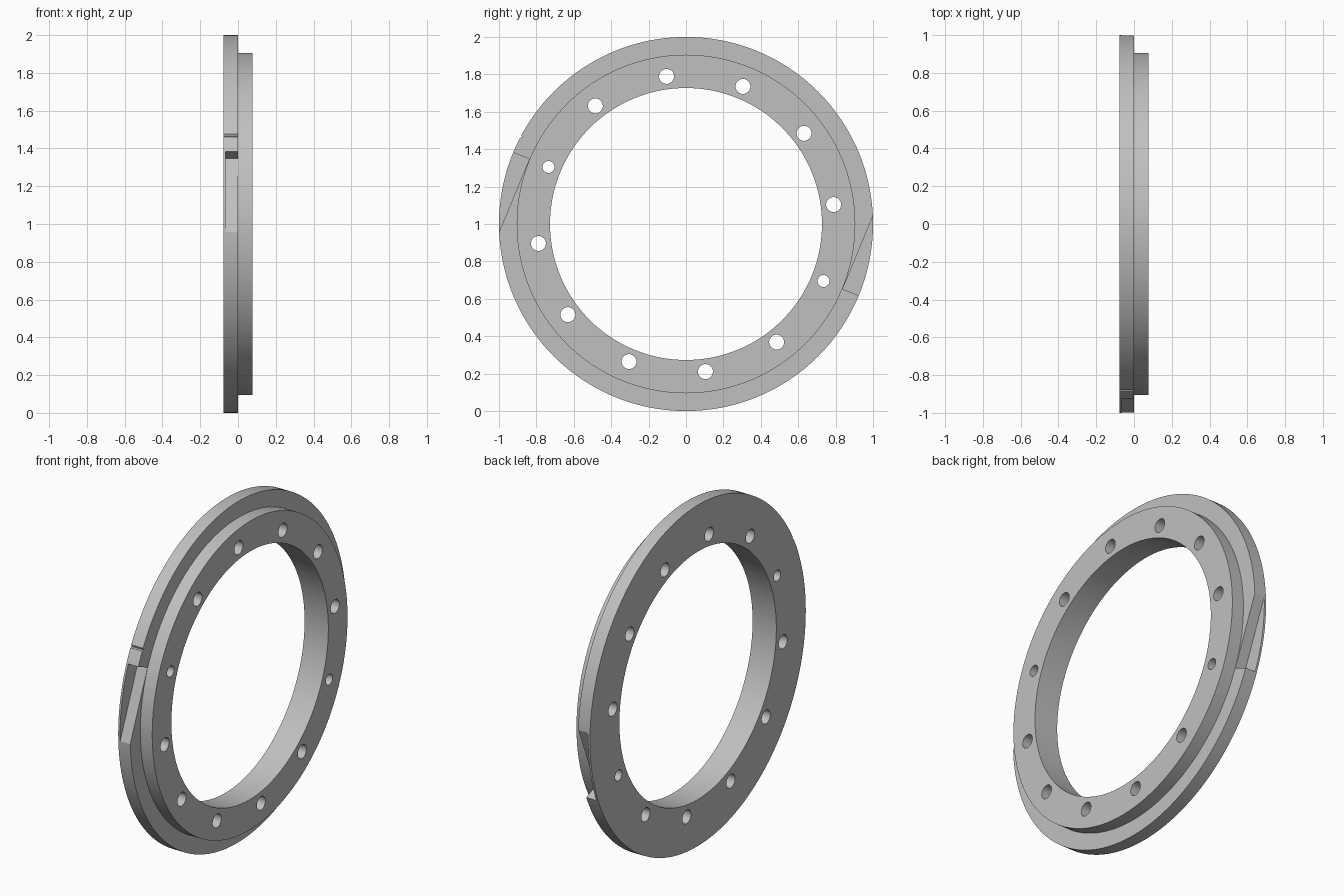
import bpy, bmesh, math
from math import cos, sin, radians, pi

if "Cube" in bpy.data.objects:
    bpy.data.objects.remove(bpy.data.objects["Cube"])

SEG = 192          # sides of the ring
CZ = 1.0           # height of the ring axis (axis runs along x)


def make_object(name, bm):
    bmesh.ops.recalc_face_normals(bm, faces=bm.faces)
    mesh = bpy.data.meshes.new(name)
    bm.to_mesh(mesh)
    bm.free()
    obj = bpy.data.objects.new(name, mesh)
    bpy.context.collection.objects.link(obj)
    return obj


def prism(bm, points, x0, x1):
    """Extrude a (y, z) outline, measured from the axis, from x0 to x1."""
    a = [bm.verts.new((x0, y, CZ + z)) for y, z in points]
    b = [bm.verts.new((x1, y, CZ + z)) for y, z in points]
    n = len(points)
    bm.faces.new(a)
    bm.faces.new(b[::-1])
    for i in range(n):
        bm.faces.new((a[i], a[(i + 1) % n], b[(i + 1) % n], b[i]))


def polar(deg, r, t=0.0):
    """Point at radius r along an angle, shifted t along the tangent."""
    c, s = cos(radians(deg)), sin(radians(deg))
    return (r * c - t * s, r * s + t * c)


# Stepped ring: wide flange on -x, narrower hub on +x
profile = [(-.077, .727), (-.077, 1), (0, 1), (0, .905), (.077, .905), (.077, .727)]
bm = bmesh.new()
rings = [[bm.verts.new((x, r * cos(2 * pi * i / SEG), CZ + r * sin(2 * pi * i / SEG)))
          for x, r in profile] for i in range(SEG)]
for i in range(SEG):
    p, q = rings[i], rings[(i + 1) % SEG]
    for k in range(len(profile)):
        m = (k + 1) % len(profile)
        bm.faces.new((p[k], p[m], q[m], q[k]))
ring = make_object("flange_ring", bm)

cut = bmesh.new()
# Twelve bolt holes, two of them smaller
for i in range(12):
    angle = 7.5 + 30 * i
    radius = .032 if i in (5, 11) else .04
    cy, cz = polar(angle, .796)
    prism(cut, [(cy + radius * cos(2 * pi * k / 32), cz + radius * sin(2 * pi * k / 32))
                for k in range(32)], -.2, .2)
# Two opposite ramped notches, tangent to the hub, leaving a thin floor
for angle in (157.5, 337.5):
    prism(cut, [polar(angle, .907), polar(angle, .907, .6),
                polar(angle, 1.1, .6), polar(angle, 1.1)], -.065, .05)
# Small index mark across the rim
prism(cut, [polar(152.1, .99), polar(152.1, 1.01, .017), polar(152.1, 1.01, -.017)], -.2, .2)
cutter = make_object("cutter", cut)
cutter.hide_render = True

# Apply the cut, then drop the cutter
mod = ring.modifiers.new("cuts", 'BOOLEAN')
mod.operation = 'DIFFERENCE'
mod.solver = 'EXACT'
mod.object = cutter
deps = bpy.context.evaluated_depsgraph_get()
result = bpy.data.meshes.new_from_object(ring.evaluated_get(deps))
ring.modifiers.clear()
ring.data = result
bpy.data.objects.remove(cutter)

# Plain grey metal
grey = bpy.data.materials.new("light_grey")
grey.diffuse_color = (.527, .527, .527, 1)
grey.use_nodes = True
grey.node_tree.nodes["Principled BSDF"].inputs["Base Color"].default_value = grey.diffuse_color
ring.data.materials.clear()
ring.data.materials.append(grey)

bpy.ops.object.select_all(action='DESELECT')
ring.select_set(True)
bpy.context.view_layer.objects.active = ring
bpy.ops.object.shade_smooth_by_angle(angle=radians(20))
